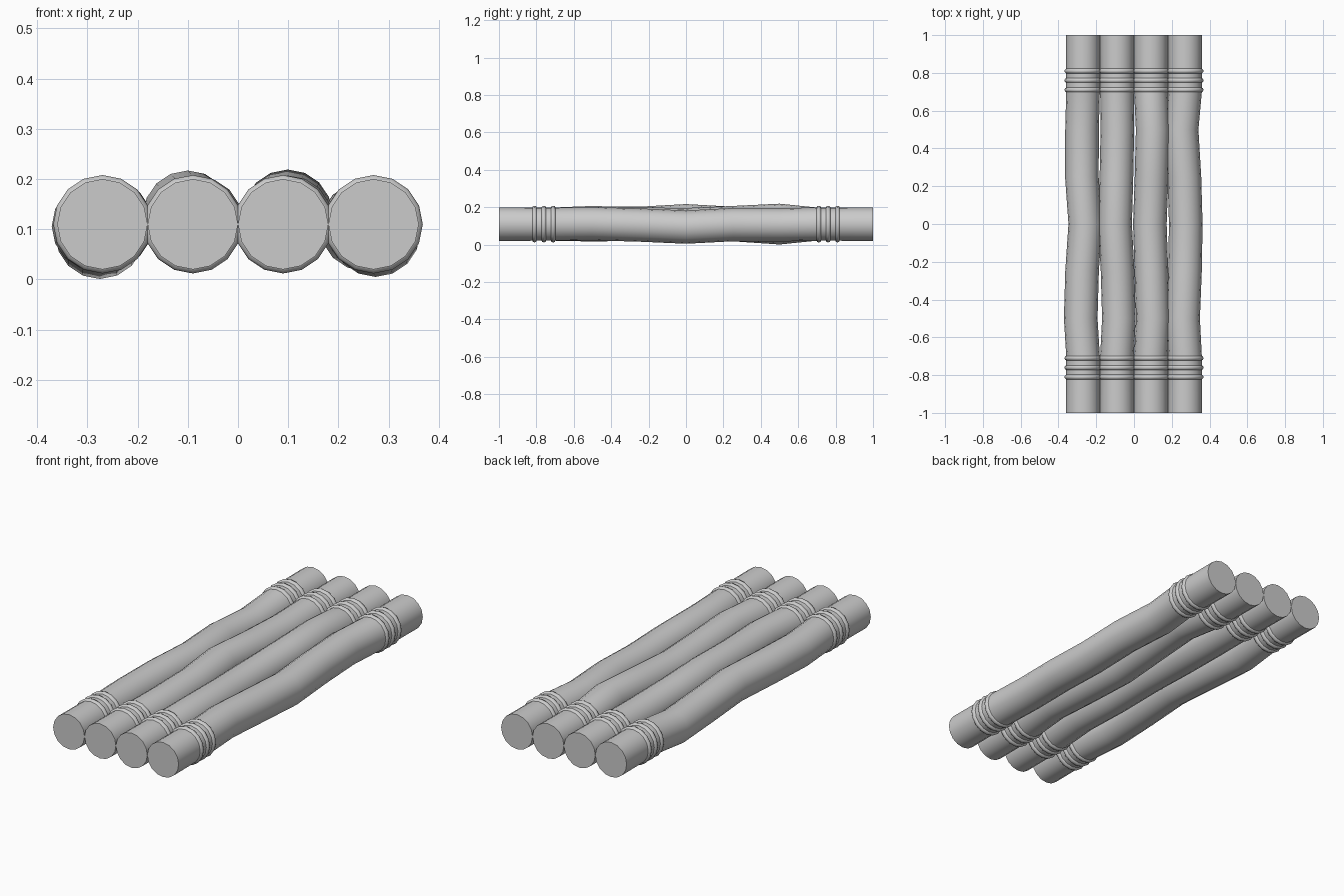
import bpy, bmesh, math

if "Cube" in bpy.data.objects:
    bpy.data.objects.remove(bpy.data.objects["Cube"])

SIDES = 16
R = 0.09
Z = 0.11
BANDS = (0.71, 0.76, 0.81)

# Bend offsets (y, dx, dz) along the middle of each log
LOGS = [
    (-0.27, [(-0.5, -0.012, -0.004), (-0.25, -0.005, 0), (0, 0.012, 0.0),
             (0.25, -0.006, -0.003), (0.5, -0.005, -0.02)]),
    (-0.09, [(-0.5, 0.010, 0.006), (-0.25, 0.003, 0.004), (0, -0.010, 0.018),
             (0.25, -0.003, 0.004), (0.5, 0.002, -0.003)]),
    (0.09, [(-0.5, 0.010, 0.008), (-0.25, 0.002, 0.0), (0, -0.006, -0.003),
            (0.25, 0.003, 0.008), (0.5, 0.009, 0.02)]),
    (0.27, [(-0.5, -0.010, 0.002), (-0.25, 0, -0.005), (0, 0.004, -0.016),
            (0.25, -0.003, -0.003), (0.5, -0.018, -0.004)]),
]

# Rounded rope ridges near one end, as (y, radius)
ridges = []
for b in BANDS:
    for k in range(5):
        a = math.pi * k / 4
        ridges.append((b - 0.012 * math.cos(a), R - 0.001 + 0.009 * math.sin(a)))


def make_log(name, cx, bends):
    # Stations along the log: end, ridges, bends, ridges, end
    stations = [(-1, R, 0, 0)]
    stations += [(-y, r, 0, 0) for y, r in reversed(ridges)]
    stations += [(y, R - 0.001, dx, dz) for y, dx, dz in bends]
    stations += [(y, r, 0, 0) for y, r in ridges]
    stations += [(1, R, 0, 0)]
    bm = bmesh.new()
    rings = []
    for y, r, dx, dz in stations:
        rings.append([bm.verts.new((cx + dx + r * math.sin(2 * math.pi * i / SIDES), y,
                                    Z + dz + r * math.cos(2 * math.pi * i / SIDES)))
                      for i in range(SIDES)])
    for a, b in zip(rings, rings[1:]):
        for i in range(SIDES):
            j = (i + 1) % SIDES
            bm.faces.new((a[i], a[j], b[j], b[i]))
    bm.faces.new(rings[0])
    bm.faces.new(rings[-1])
    bmesh.ops.recalc_face_normals(bm, faces=bm.faces[:])
    me = bpy.data.meshes.new(name)
    bm.to_mesh(me)
    bm.free()
    ob = bpy.data.objects.new(name, me)
    bpy.context.collection.objects.link(ob)
    bpy.ops.object.select_all(action='DESELECT')
    ob.select_set(True)
    bpy.context.view_layer.objects.active = ob
    bpy.ops.object.shade_smooth_by_angle(angle=math.radians(50))


# Four logs laid side by side
for n, (cx, bends) in enumerate(LOGS, 1):
    make_log(f"log_{n}", cx, bends)
